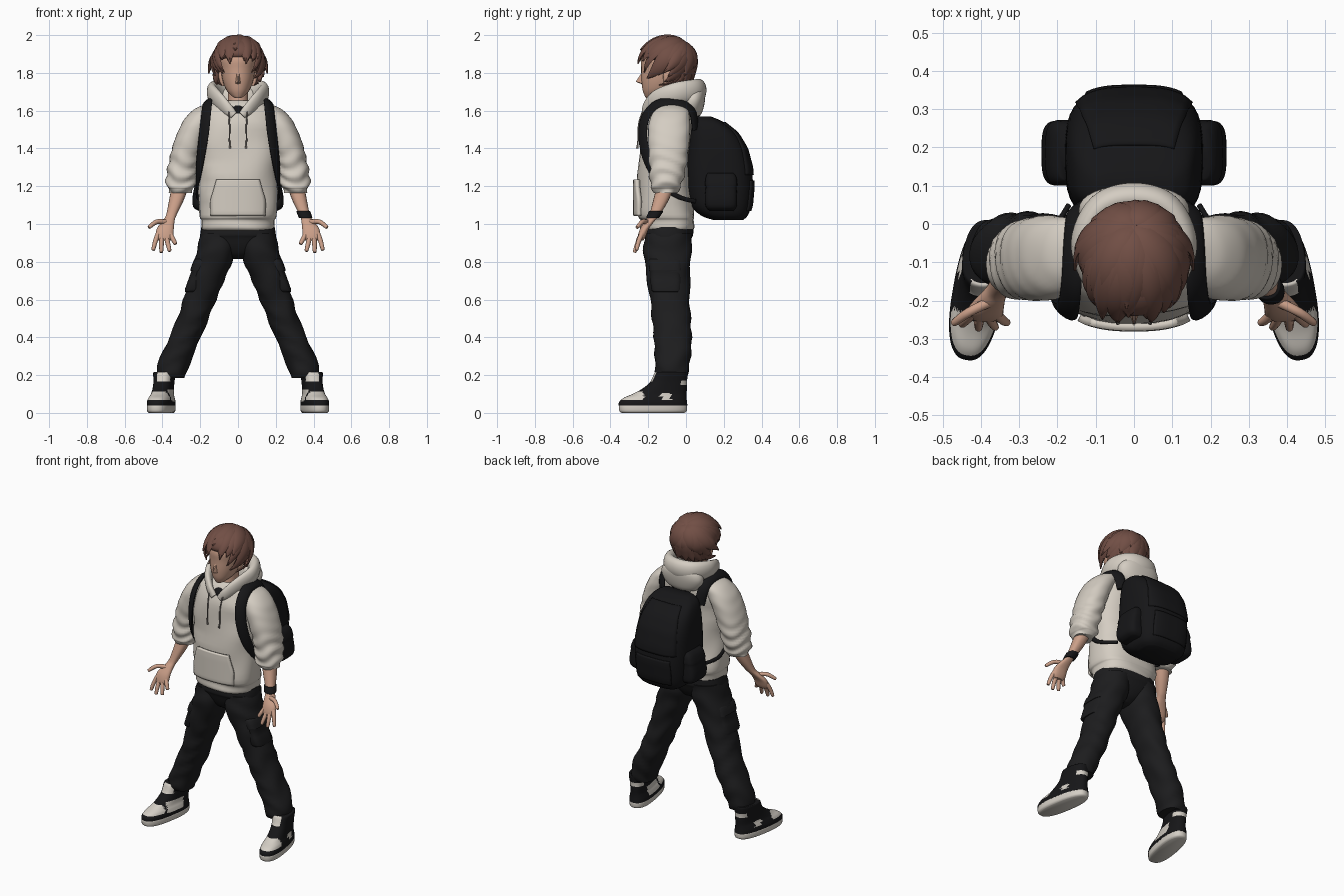
import bpy, bmesh, math, random
from mathutils import Vector, Matrix

random.seed(11)
COLORS = {"skin": (0.6, 0.35, 0.25), "brown_hair": (0.165, 0.077, 0.059), "cream_cloth": (0.66, 0.61, 0.54),
          "black_trousers": (0.012, 0.012, 0.013), "black_bag": (0.008, 0.008, 0.009),
          "shoe_white": (0.66, 0.62, 0.56), "grey_cord": (0.25, 0.22, 0.2)}
MATS = {}
for key, c in COLORS.items():
    MATS[key] = bpy.data.materials.new(key)
    MATS[key].diffuse_color = (*c, 1)


def build(name, verts, faces, mats, rule=None, angle=50):
    """Make a smooth-shaded object; rule(center) picks a material slot."""
    me = bpy.data.meshes.new(name)
    me.from_pydata(verts, [], faces)
    bm = bmesh.new()
    bm.from_mesh(me)
    bmesh.ops.recalc_face_normals(bm, faces=bm.faces)
    bm.to_mesh(me)
    bm.free()
    ob = bpy.data.objects.new(name, me)
    bpy.context.collection.objects.link(ob)
    for m in mats.split():
        me.materials.append(MATS[m])
    if rule:
        for p in me.polygons:
            p.material_index = rule(p.center)
    bpy.ops.object.select_all(action='DESELECT')
    ob.select_set(True)
    bpy.context.view_layer.objects.active = ob
    bpy.ops.object.shade_smooth_by_angle(angle=math.radians(angle))
    return ob


def smooth(rows, sub):
    """Catmull-Rom through rows of any width."""
    out = []
    for i in range(len(rows) - 1):
        a, b, c, d = rows[max(i - 1, 0)], rows[i], rows[i + 1], rows[min(i + 2, len(rows) - 1)]
        for k in range(sub):
            t = k / sub
            out.append([0.5 * (2 * q + (r - p) * t + (2 * p - 5 * q + 4 * r - s) * t * t
                               + (3 * q - p - 3 * r + s) * t ** 3) for p, q, r, s in zip(a, b, c, d)])
    return out + [list(rows[-1])]


def skin_rings(count, seg, base=0):
    f = [(base + i * seg + j, base + i * seg + (j + 1) % seg, base + (i + 1) * seg + (j + 1) % seg,
          base + (i + 1) * seg + j) for i in range(count - 1) for j in range(seg)]
    return f + [tuple(range(base, base + seg)), tuple(range(base + (count - 1) * seg, base + count * seg))]


def loft(name, rows, mats, n=2.2, seg=32, sub=4, side=1, fold=lambda z: 0, freq=60, rule=None):
    """Stack of horizontal slices: (z, centre x, half width, front y, back y)."""
    rings, verts = smooth(rows, sub), []
    for z, cx, rx, y0, y1 in rings:
        for j in range(seg):
            a = 2 * math.pi * j / seg
            c, s = math.cos(a), math.sin(a)
            o = fold(z) * math.sin(freq * z + 2.2 * math.sin(a * 2 + 9 * z))
            x = cx + (rx + o) * math.copysign(abs(c) ** (2 / n), c)
            y = (y0 + y1) / 2 + ((y1 - y0) / 2 + o) * math.copysign(abs(s) ** (2 / n), s)
            verts.append((x * side, y, z))
    return build(name, verts, skin_rings(len(rings), seg), mats, rule)


def ribbons(name, strips, mats, seg=10, sub=4, angle=50):
    """Sweeps along (x, y, z, half width, half thickness) with a normal function."""
    verts, faces = [], []
    for rows, normal in strips:
        pts = smooth(rows, sub)
        base = len(verts)
        P = [Vector(p[:3]) for p in pts]
        for i, p in enumerate(P):
            t = (P[min(i + 1, len(P) - 1)] - P[max(i - 1, 0)]).normalized()
            w = t.cross(normal(p)).normalized()
            u = w.cross(t)
            for j in range(seg):
                a = 2 * math.pi * j / seg
                verts.append(p + w * pts[i][3] * math.cos(a) + u * pts[i][4] * math.sin(a))
        faces += skin_rings(len(P), seg, base)
    return build(name, verts, faces, mats, angle=angle)


def patch(name, rows, n, outline, mats, back=1, off=0.008, thick=0.012):
    """Plate hugging a loft; outline is (z, half width) pairs."""
    nu, verts = 16, []
    out = smooth(outline, 5)
    for z, w in out:
        k = max(i for i in range(len(rows) - 1) if rows[i][0] <= z)
        t = (z - rows[k][0]) / (rows[k + 1][0] - rows[k][0])
        _, _, rx, y0, y1 = [a + (b - a) * t for a, b in zip(rows[k], rows[k + 1])]
        for i in range(nu + 1):
            x = w * (2 * i / nu - 1)
            h = max(0, 1 - abs(x / rx) ** n) ** (1 / n)
            verts.append((x, (y0 + y1) / 2 + back * ((y1 - y0) / 2 * h + off), z))
    faces = [(r * (nu + 1) + i, r * (nu + 1) + i + 1, (r + 1) * (nu + 1) + i + 1, (r + 1) * (nu + 1) + i)
             for r in range(len(out) - 1) for i in range(nu)]
    ob = build(name, verts, faces, mats)
    m = ob.modifiers.new("thickness", 'SOLIDIFY')
    m.thickness, m.offset = thick, 0
    return ob


# Hoodie body, hem and front pocket
TORSO = [(0.965, 0, 0.185, -0.225, 0.03), (0.98, 0, 0.195, -0.24, 0.04), (1.02, 0, 0.197, -0.242, 0.042),
         (1.05, 0, 0.208, -0.258, 0.045), (1.2, 0, 0.207, -0.258, 0.025), (1.35, 0, 0.21, -0.25, 0.02),
         (1.5, 0, 0.215, -0.235, 0.03), (1.58, 0, 0.205, -0.215, 0.035), (1.63, 0, 0.16, -0.19, 0.035),
         (1.655, 0, 0.1, -0.16, 0.03)]
loft("hoodie_body", TORSO, "cream_cloth", n=2.5, fold=lambda z: 0.004, freq=35)
patch("hoodie_pocket", TORSO, 2.5, [(1.045, 0.14), (1.12, 0.142), (1.18, 0.127), (1.235, 0.112)],
      "cream_cloth", back=-1, off=0.012, thick=0.022)

# Hood: raised collar ring and hanging back
half = [(0.022, -0.217, 1.575, 0.018, 0.022), (0.06, -0.205, 1.612, 0.02, 0.035),
        (0.108, -0.15, 1.66, 0.025, 0.05), (0.132, -0.05, 1.69, 0.033, 0.06), (0.085, 0.04, 1.7, 0.04, 0.066)]
ring = half + [(0, 0.066, 1.702, 0.042, 0.066)] + [(-h[0], *h[1:]) for h in reversed(half)]
ribbons("hood_collar", [(ring, lambda p: Vector((p.x * 0.8, (p.y + 0.07) * 0.8, 1)))], "cream_cloth", seg=16, sub=6)
loft("hood_back", [(1.56, 0, 0.06, -0.02, 0.06), (1.59, 0, 0.12, -0.04, 0.085), (1.65, 0, 0.145, -0.03, 0.1),
                   (1.7, 0, 0.125, -0.02, 0.1), (1.72, 0, 0.08, 0.0, 0.08)], "cream_cloth")
FRONT = lambda p: Vector((0, -1, 0))
ribbons("drawstrings", [([(s * 0.05, -0.23, 1.595, 0.004, 0.004), (s * 0.045, -0.25, 1.53, 0.004, 0.004),
                          (s * 0.045, -0.254, 1.44, 0.004, 0.004), (s * 0.042, -0.258, 1.4, 0.006, 0.006)], FRONT)
                        for s in (1, -1)], "grey_cord", seg=8)

# Neck, undershirt and head
loft("neck", [(1.58, 0, 0.07, -0.16, -0.03), (1.64, 0, 0.055, -0.16, -0.03), (1.74, 0, 0.055, -0.15, -0.03)], "skin")
loft("undershirt", [(1.585, 0, 0.06, -0.217, -0.02), (1.61, 0, 0.066, -0.208, -0.02), (1.63, 0, 0.06, -0.185, -0.02)], "black_bag")
HEAD = [(1.668, 0, 0.018, -0.212, -0.17), (1.68, 0, 0.036, -0.219, -0.13), (1.71, 0, 0.062, -0.23, -0.06),
        (1.76, 0, 0.081, -0.236, -0.02), (1.82, 0, 0.092, -0.237, 0.01), (1.88, 0, 0.1, -0.237, 0.02),
        (1.94, 0, 0.085, -0.2, 0.0), (1.975, 0, 0.04, -0.14, -0.06)]
loft("head", HEAD, "skin", n=2.1)
build("nose", [(-0.007, -0.232, 1.805), (0.007, -0.232, 1.805), (-0.016, -0.228, 1.744), (0.016, -0.228, 1.744),
               (0, -0.266, 1.753), (0, -0.228, 1.738)],
      [(0, 1, 4), (0, 4, 2), (1, 3, 4), (2, 4, 5), (4, 3, 5), (0, 2, 5, 3, 1)], "skin")
for s, nm in ((1, "left"), (-1, "right")):
    loft(nm + "_ear", [(1.73, 0.08, 0.006, -0.115, -0.095), (1.76, 0.088, 0.012, -0.12, -0.075),
                       (1.795, 0.092, 0.012, -0.12, -0.07), (1.81, 0.088, 0.006, -0.11, -0.08)], "skin", seg=12, side=s)

# Hair: cap plus broad pointed locks sweeping forward from a crown at the back
loft("hair_cap", [(1.735, 0, 0.07, -0.05, 0.0), (1.78, 0, 0.1, -0.09, 0.025), (1.85, 0, 0.122, -0.16, 0.04),
                  (1.885, 0, 0.124, -0.235, 0.036), (1.93, 0, 0.112, -0.232, 0.024),
                  (1.965, 0, 0.082, -0.195, -0.005), (1.983, 0, 0.035, -0.14, -0.05)], "brown_hair")
HC = Vector((0, -0.1, 1.85))
CROWN = Vector((0, 0.62, 0.78)).normalized()


def lock(az, end, grow, width, flick):
    """One tapered lock over the skull, ending at the given azimuth and polar angle."""
    e = math.radians(end)
    tip = Vector((math.sin(e) * math.sin(az), -math.sin(e) * math.cos(az), math.cos(e)))
    rows = []
    for k in range(8):
        t = k / 7
        d = CROWN.slerp(tip, t)
        if d.z < 0:
            flat = Vector((d.x, d.y, 0)).normalized() * (1 + 0.2 * d.z)
            d = Vector((flat.x, flat.y, d.z))
        g = grow * (1 + flick * t ** 3)
        w = width * max(0.03, math.sin(math.pi * (0.1 + 0.9 * t ** 0.85))) ** 0.75
        rows.append((HC.x + 0.128 * d.x * g, HC.y + 0.143 * d.y * g, HC.z + 0.13 * d.z * grow, w, 0.003 + w * 0.3))
    return rows, lambda p: p - HC


locks = []
for count, grow, short in ((16, 1.0, 0), (11, 1.04, 20), (7, 1.06, 44)):
    for i in range(count):
        az = math.pi * ((2 * i + 1) / count - 1) + random.uniform(-0.15, 0.15)
        d = abs(az)
        end = 82 if d < 0.3 else 98 if d < 0.65 else 120 if d < 1.1 else 141
        if d < 0.65:
            az *= 1.3
        locks.append(lock(az, end - short + random.uniform(-10, 7), grow, random.uniform(0.042, 0.054),
                          random.uniform(0.0, 0.2)))
for s in (1, -1):
    locks.append(lock(s * 0.3, 91, 1.06, 0.036, 0.07))
    locks.append(lock(s * 0.6, 110, 1.05, 0.034, 0.05))
    locks.append(lock(s * 1.15, 152, 1.0, 0.026, -0.1))
    locks.append(lock(s * 1.45, 112, 1.06, 0.036, 0.24))
ribbons("hair_locks", locks, "brown_hair", seg=6, sub=3, angle=40)

# Pelvis
loft("trousers_waist", [(0.815, 0, 0.03, -0.14, -0.06), (0.84, 0, 0.08, -0.175, -0.02), (0.88, 0, 0.15, -0.2, 0.01),
                        (0.925, 0, 0.195, -0.218, 0.03), (0.945, 0, 0.2, -0.227, 0.038), (0.985, 0, 0.194, -0.226, 0.04)],
     "black_trousers", n=2.4)

SLEEVE = [(1.165, 0.305, 0.06, -0.168, -0.048), (1.185, 0.303, 0.068, -0.178, -0.036), (1.2, 0.302, 0.076, -0.188, -0.026),
          (1.25, 0.3, 0.08, -0.192, -0.012), (1.33, 0.286, 0.079, -0.194, 0.006), (1.42, 0.262, 0.082, -0.2, 0.016),
          (1.5, 0.233, 0.08, -0.2, 0.022), (1.56, 0.2, 0.08, -0.19, 0.02), (1.605, 0.16, 0.075, -0.165, 0.01),
          (1.632, 0.125, 0.055, -0.14, -0.02)]
FOREARM = [(0.912, 0.389, 0.032, -0.254, -0.226), (0.932, 0.388, 0.045, -0.256, -0.214), (0.975, 0.385, 0.045, -0.243, -0.196),
           (1.02, 0.366, 0.031, -0.214, -0.163), (1.05, 0.352, 0.028, -0.194, -0.138), (1.12, 0.328, 0.038, -0.175, -0.095),
           (1.2, 0.305, 0.046, -0.155, -0.06)]
FINGERS = [((0.422, -0.233, 0.95), (0.437, -0.25, 0.91), (0.449, -0.262, 0.864)),
           ((0.402, -0.238, 0.935), (0.405, -0.258, 0.895), (0.406, -0.272, 0.852)),
           ((0.38, -0.238, 0.935), (0.371, -0.257, 0.895), (0.362, -0.27, 0.858)),
           ((0.358, -0.235, 0.945), (0.344, -0.25, 0.92), (0.331, -0.258, 0.895)),
           ((0.38, -0.205, 1.01), (0.43, -0.23, 1.012), (0.47, -0.258, 0.983))]
LEG = [(0.185, 0.352, 0.072, -0.15, 0.0), (0.22, 0.35, 0.08, -0.163, 0.012), (0.3, 0.325, 0.085, -0.165, 0.025),
       (0.4, 0.28, 0.083, -0.17, 0.03), (0.5, 0.239, 0.083, -0.18, 0.025), (0.6, 0.202, 0.087, -0.19, 0.02),
       (0.7, 0.168, 0.094, -0.205, 0.02), (0.8, 0.133, 0.102, -0.22, 0.025), (0.88, 0.107, 0.105, -0.225, 0.03),
       (0.95, 0.1, 0.095, -0.215, 0.033)]
SOLE = [(0, 0, 0.056, -0.35, -0.015), (0.01, 0, 0.065, -0.362, 0.0), (0.038, 0, 0.066, -0.364, 0.002),
        (0.046, 0, 0.06, -0.355, -0.003)]
UPPER = [(0.04, 0, 0.066, -0.365, 0.003), (0.058, 0, 0.066, -0.362, 0.0), (0.08, 0, 0.06, -0.338, -0.002),
         (0.1, 0, 0.053, -0.29, -0.002), (0.13, 0, 0.051, -0.235, 0.0), (0.165, 0, 0.052, -0.195, 0.0),
         (0.212, 0, 0.056, -0.172, 0.005), (0.217, 0, 0.045, -0.16, -0.005)]


def shoe_colour(c, s):
    """White toe top, inner panel, outer patch, tongue and heel patch on a black shoe."""
    inner = c.x * s < -0.025
    toe = c.y < -0.24 and 0.07 < c.z < 0.112
    panel = -0.22 < c.y < -0.08 and 0.06 < c.z < 0.125 if inner else -0.15 < c.y < -0.095 and 0.07 < c.z < 0.105 and c.x * s > 0.03
    tongue = c.y < -0.1 and c.z > 0.165 and -0.045 < c.x * s < 0.022
    heel = c.y > -0.04 and 0.145 < c.z < 0.175
    return int(toe or panel or tongue or heel)


for s, nm in ((1, "left"), (-1, "right")):
    # Arm and hand
    loft(nm + "_sleeve", SLEEVE, "cream_cloth", side=s, sub=6, freq=85,
         fold=lambda z: 0.006 * max(0.12, min(1, (1.45 - z) / 0.15)))
    loft(nm + "_forearm", FOREARM, "skin", side=s, n=2.3, seg=20)
    ribbons(nm + "_fingers", [([(p[0] * s, p[1], p[2], r, r) for p, r in
                                zip(f + (f[2],), (0.0135, 0.0125, 0.0095, 0.002))], FRONT) for f in FINGERS], "skin")
    # Leg with cargo pocket
    loft(nm + "_trouser_leg", LEG, "black_trousers", side=s, fold=lambda z: 0.004, freq=48)
    loft(nm + "_cargo_pocket", [(0.64, 0.236, 0.04, -0.17, -0.035), (0.655, 0.233, 0.048, -0.185, -0.025),
                                (0.75, 0.199, 0.048, -0.192, -0.025), (0.755, 0.199, 0.054, -0.196, -0.02),
                                (0.805, 0.181, 0.054, -0.198, -0.02), (0.815, 0.176, 0.046, -0.19, -0.03)],
         "black_trousers", n=3.5, side=s, sub=2)
    # Shoe, turned slightly outward
    place = Matrix.Translation((s * 0.375, 0.004, 0)) @ Matrix.Rotation(s * math.radians(10), 4, 'Z')
    for part in (loft(nm + "_shoe_sole", SOLE, "shoe_white", n=2.5),
                 loft(nm + "_shoe_upper", UPPER, "black_bag shoe_white", n=2.5, seg=56, sub=6,
                      rule=lambda c, s=s: shoe_colour(c, s))):
        part.data.transform(place)
    # Backpack strap and side pouch
    strap = [(0.135, 0.05, 1.5, 0.032, 0.012), (0.15, 0.03, 1.6, 0.032, 0.012), (0.158, -0.05, 1.645, 0.033, 0.012),
             (0.163, -0.15, 1.635, 0.033, 0.012), (0.17, -0.212, 1.57, 0.033, 0.012), (0.18, -0.229, 1.48, 0.033, 0.012),
             (0.194, -0.215, 1.38, 0.031, 0.012), (0.206, -0.178, 1.29, 0.028, 0.012), (0.214, -0.11, 1.19, 0.014, 0.008),
             (0.213, -0.03, 1.14, 0.012, 0.007), (0.17, 0.05, 1.12, 0.012, 0.007)]
    ribbons(nm + "_strap", [([(p[0] * s, *p[1:]) for p in strap],
                             lambda p, s=s: p - Vector((s * 0.06, -0.09, min(p.z, 1.52))))], "black_bag", seg=12)
    loft(nm + "_bag_pouch", [(1.07, 0.175, 0.035, 0.125, 0.25), (1.09, 0.185, 0.052, 0.105, 0.268),
                             (1.14, 0.188, 0.053, 0.1, 0.27), (1.2, 0.183, 0.047, 0.105, 0.268),
                             (1.205, 0.182, 0.05, 0.1, 0.272), (1.25, 0.175, 0.042, 0.105, 0.266),
                             (1.27, 0.168, 0.03, 0.115, 0.25)], "black_bag", n=3.6, side=s, sub=3)

# Wristwatch on one arm
loft("watch_strap", [(1.032, 0.358, 0.033, -0.208, -0.144), (1.036, 0.357, 0.036, -0.21, -0.14),
                     (1.064, 0.347, 0.037, -0.198, -0.122), (1.068, 0.346, 0.033, -0.194, -0.126)], "black_bag", seg=20)

# Backpack with flap, lower pocket and grab handle
BAG = [(1.02, 0, 0.12, 0.15, 0.3), (1.045, 0, 0.155, 0.08, 0.327), (1.1, 0, 0.174, 0.025, 0.345), (1.2, 0, 0.18, 0.004, 0.354),
       (1.3, 0, 0.18, 0.0, 0.347), (1.4, 0, 0.177, 0.01, 0.32), (1.48, 0, 0.167, 0.02, 0.272), (1.54, 0, 0.145, 0.035, 0.197),
       (1.57, 0, 0.1, 0.06, 0.13)]
loft("backpack", BAG, "black_bag", n=3.2, seg=40)
patch("backpack_flap", BAG, 3.2, [(1.26, 0.15), (1.35, 0.145), (1.45, 0.13), (1.535, 0.105)], "black_bag", off=0.003, thick=0.012)
patch("backpack_pocket", BAG, 3.2, [(1.07, 0.12), (1.14, 0.125), (1.23, 0.12)], "black_bag", off=0.003, thick=0.014)
ribbons("bag_handle", [([(x, 0.06, z, 0.012, 0.006) for x, z in ((-0.05, 1.55), (-0.035, 1.58), (0.035, 1.58), (0.05, 1.55))],
                        lambda p: Vector((p.x, 0, 0.06)))], "black_bag")
